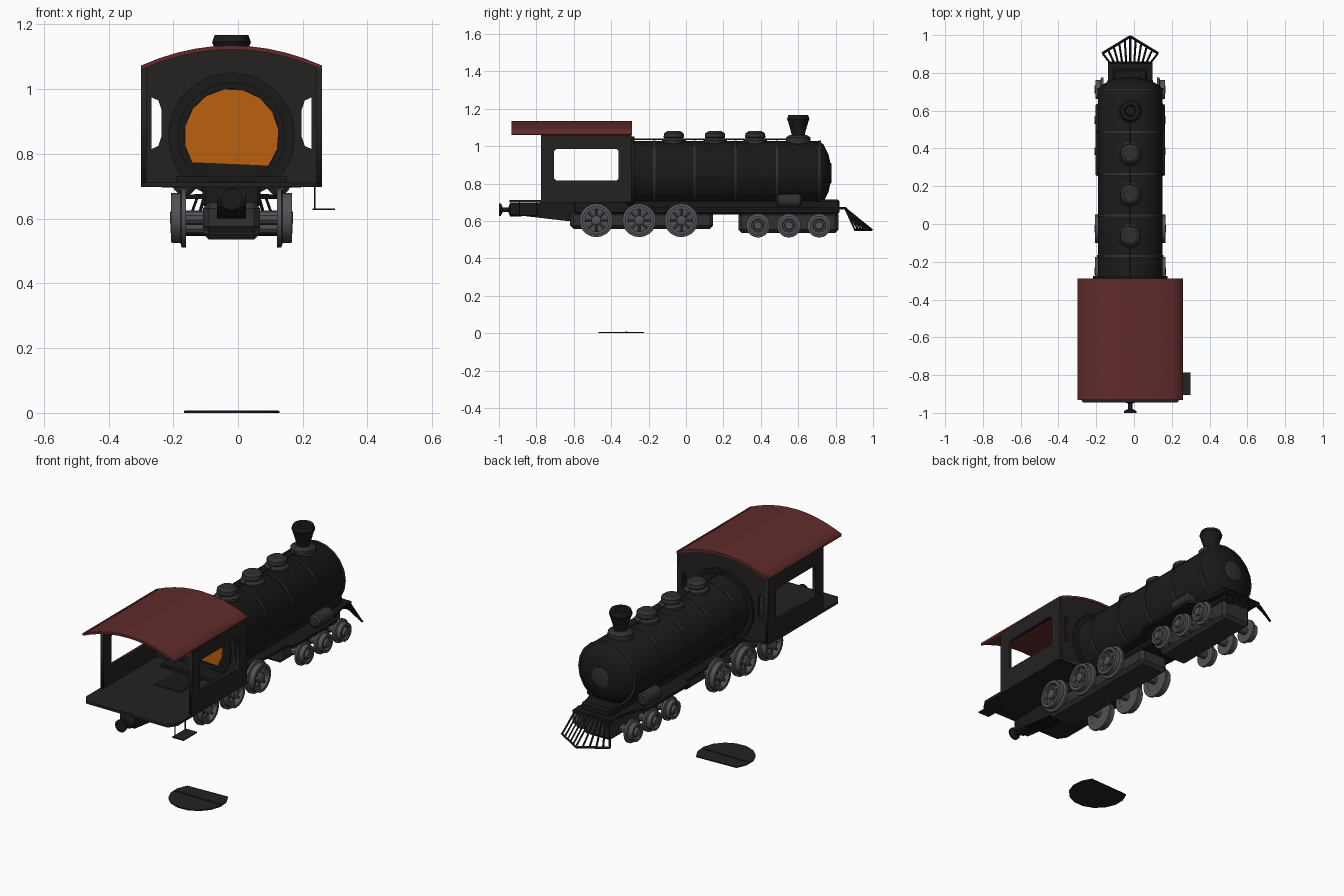
import bpy, bmesh, math
from mathutils import Matrix, Vector

if "Cube" in bpy.data.objects:
    bpy.data.objects.remove(bpy.data.objects["Cube"])

X0 = -0.02      # centre line of the engine
BZ = 0.855      # boiler axis height


def material(name, c):
    m = bpy.data.materials.new(name)
    m.diffuse_color = (*c, 1)
    m.use_nodes = True
    m.node_tree.nodes["Principled BSDF"].inputs["Base Color"].default_value = m.diffuse_color
    return m


BLACK = material("black_iron", (0.010, 0.010, 0.010))
CAB = material("cab_paint", (0.018, 0.015, 0.015))
STEEL = material("dark_steel", (0.085, 0.085, 0.095))
TRIM = material("trim_steel", (0.03, 0.03, 0.032))
RED = material("roof_red", (0.12, 0.024, 0.024))
FIRE = material("fire_orange", (0.5, 0.12, 0.005))


def place(me, name, mat, smooth=False):
    ob = bpy.data.objects.new(name, me)
    bpy.context.collection.objects.link(ob)
    me.materials.clear()
    me.materials.append(mat)
    ob.location.x = X0
    if smooth:
        bpy.ops.object.select_all(action='DESELECT')
        ob.select_set(True)
        bpy.context.view_layer.objects.active = ob
        bpy.ops.object.shade_smooth_by_angle(angle=math.radians(35))
    return ob


def finish(bm, name, mat, smooth=False):
    bmesh.ops.recalc_face_normals(bm, faces=bm.faces)
    me = bpy.data.meshes.new(name)
    bm.to_mesh(me)
    bm.free()
    return place(me, name, mat, smooth)


def add_box(bm, lo, hi, bevel=0):
    lo, hi = Vector(lo), Vector(hi)
    m = Matrix.Translation((lo + hi) / 2) @ Matrix.Diagonal((*(hi - lo), 1))
    vs = bmesh.ops.create_cube(bm, size=1, matrix=m)["verts"]
    if bevel:
        es = list({e for v in vs for e in v.link_edges})
        bmesh.ops.bevel(bm, geom=es, offset=bevel, segments=1, affect='EDGES')


def add_lathe(bm, prof, axis, at, segs=16, closed=False):
    """Spin (radius, height) points round an axis through 'at'."""
    rings = []
    for r, h in prof:
        ring = []
        for i in range(segs):
            a = math.pi / 2 + 2 * math.pi * i / segs
            c, s = r * math.cos(a), r * math.sin(a)
            p = {'x': (h, c, s), 'y': (c, h, s), 'z': (c, s, h)}[axis]
            ring.append(bm.verts.new(Vector(p) + Vector(at)))
        rings.append(ring)
    pairs = list(zip(rings, rings[1:])) + ([(rings[-1], rings[0])] if closed else [])
    for a, b in pairs:
        for i in range(segs):
            j = (i + 1) % segs
            bm.faces.new((a[i], a[j], b[j], b[i]))
    if not closed:
        bm.faces.new(rings[0])
        bm.faces.new(rings[-1])


def add_rod(bm, p, q, r, segs=6):
    p, q = Vector(p), Vector(q)
    m = Matrix.Translation((p + q) / 2) @ (q - p).to_track_quat('Z', 'Y').to_matrix().to_4x4()
    bmesh.ops.create_cone(bm, cap_ends=True, segments=segs, radius1=r, radius2=r,
                          depth=(q - p).length, matrix=m)


def box(name, lo, hi, mat, bevel=0):
    bm = bmesh.new()
    add_box(bm, lo, hi, bevel)
    return finish(bm, name, mat)


def lathe(name, prof, axis, at, mat, segs=16, closed=False):
    bm = bmesh.new()
    add_lathe(bm, prof, axis, at, segs, closed)
    return finish(bm, name, mat, True)


PLANES = {'xz': Matrix(((1, 0, 0, 0), (0, 0, -1, 0), (0, 1, 0, 0), (0, 0, 0, 1))),
          'yz': Matrix(((0, 0, 1, 0), (1, 0, 0, 0), (0, 1, 0, 0), (0, 0, 0, 1))),
          'xy': Matrix.Identity(4)}


def plate(name, loops, plane, centre, thick, mat):
    """Flat outline with optional holes, extruded about 'centre' on the third axis."""
    cu = bpy.data.curves.new(name, 'CURVE')
    cu.dimensions, cu.fill_mode, cu.extrude = '2D', 'BOTH', thick / 2
    for pts in loops:
        s = cu.splines.new('POLY')
        s.points.add(len(pts) - 1)
        for p, c in zip(s.points, pts):
            p.co = (*c, 0, 1)
        s.use_cyclic_u = True
    tmp = bpy.data.objects.new(name + "_outline", cu)
    me = bpy.data.meshes.new_from_object(tmp)
    bpy.data.objects.remove(tmp)
    off = {'xz': (0, centre, 0), 'yz': (centre, 0, 0), 'xy': (0, 0, centre)}[plane]
    me.transform(Matrix.Translation(off) @ PLANES[plane])
    return place(me, name, mat)


def mirror(pts):
    return [(-x, y) for x, y in reversed(pts)]


def circle(r, cz, n=24):
    return [(r * math.cos(2 * math.pi * i / n), cz + r * math.sin(2 * math.pi * i / n)) for i in range(n)]


# Boiler with domed front, hollow at the cab end
lathe("boiler", [(0.147, -0.24), (0.147, -0.31), (0.178, -0.31), (0.171, -0.28), (0.171, 0.71),
                 (0.155, 0.735), (0.10, 0.762), (0.055, 0.772)], 'y', (0, 0, BZ), BLACK, 20)
lathe("smokebox_door_plate", [(0.055, 0.765), (0.055, 0.776), (0.045, 0.779)], 'y', (0, 0, BZ), TRIM)
lathe("cab_flange", [(0.165, -0.315), (0.197, -0.315), (0.197, -0.275), (0.165, -0.275)],
      'y', (0, 0, BZ), BLACK, 20, True)
for i, y in enumerate((-0.17, 0.045, 0.265, 0.487, 0.715)):
    lathe(f"boiler_band_{i}", [(0.165, y - .006), (0.176, y - .006), (0.176, y + .006), (0.165, y + .006)],
          'y', (0, 0, BZ), TRIM, 20, True)

# Domes, chimney and top rod
for i, y in enumerate((-0.065, 0.155, 0.37)):
    lathe(f"steam_dome_{i}", [(0.064, 1.0), (0.064, 1.03), (0.05, 1.042), (0.055, 1.048), (0.052, 1.068),
                              (0.035, 1.08)], 'z', (0, y, 0), TRIM)
lathe("chimney_base", [(0.066, 1.0), (0.066, 1.045), (0.045, 1.06)], 'z', (0, 0.6, 0), TRIM)
lathe("chimney", [(0.034, 1.05), (0.038, 1.075), (0.054, 1.13), (0.06, 1.145), (0.052, 1.167), (0.03, 1.167),
                  (0.025, 1.1)], 'z', (0, 0.6, 0), BLACK)
bm = bmesh.new()
add_rod(bm, (0, -0.29, 1.036), (0, 0.56, 1.036), 0.004)
finish(bm, "top_rod", TRIM)

# Firebox glow, ledge and the loose door plate on the ground
R = 0.15
arc = [(R * math.cos(math.radians(a)), R * math.sin(math.radians(a))) for a in range(-39, 220, 23)]
plate("firebox_glow", [[(x * .98, z * .98 + BZ) for x, z in arc]], 'xz', -0.305, 0.02, FIRE)
plate("ground_door_plate", [[(x, -0.32 - z) for x, z in arc]], 'xy', 0.003, 0.006, CAB)
box("ground_door_bar", (-0.145, -0.326, 0.001), (0.145, -0.314, 0.008), BLACK)
box("firebox_ledge", (-0.172, -0.40, 0.705), (0.172, -0.30, 0.73), BLACK)


# Cab roof, front wall, side walls
def roof_z(x):
    return 1.135 - 0.062 * (x / 0.28) ** 2


xs = [-0.28 + 0.056 * i for i in range(11)]
top = [(x, roof_z(x)) for x in xs]
plate("cab_roof", [top + [(x, z - 0.013) for x, z in reversed(top)]], 'xz', -0.61, 0.645, RED)
slot = [(.247, .815), (.247, .975), (.226, .965), (.216, .935), (.216, .855), (.226, .825)]
plate("cab_front_wall", [[(-.277, .70)] + [(x * .99, z - .008) for x, z in top] + [(.277, .70)],
                         circle(0.172, BZ), slot, mirror(slot)], 'xz', -0.30, 0.018, CAB)
c, y0, y1, z0, z1 = 0.012, -0.705, -0.36, 0.815, 0.985
window = [(y0 + c, z0), (y1 - c, z0), (y1, z0 + c), (y1, z1 - c),
          (y1 - c, z1), (y0 + c, z1), (y0, z1 - c), (y0, z0 + c)]
for s, side in ((-1, "left"), (1, "right")):
    plate(f"cab_{side}_wall", [[(-.775, .70), (-.291, .70), (-.291, 1.068), (-.775, 1.068)], window],
          'yz', s * 0.271, 0.018, CAB)
plate("cab_floor", [[(-.28, -.29), (-.28, -.90), (-.25, -.945), (.25, -.945), (.28, -.90), (.28, -.29)]],
      'xy', 0.705, 0.014, CAB)

# Hanging cab step, right side only
bm = bmesh.new()
for y in (-0.89, -0.80):
    add_rod(bm, (0.257, y, 0.705), (0.257, y, 0.63), 0.003)
add_box(bm, (0.25, -0.905, 0.627), (0.32, -0.785, 0.632))
finish(bm, "cab_step", CAB)

# Main frame, rear beam, coupler and running deck
box("main_frame", (-0.09, -0.60, 0.635), (0.09, 0.82, 0.715), BLACK, 0.01)
plate("rear_beam", [[(-.94, .695), (-.94, .635), (-.64, .60), (-.56, .60), (-.56, .70)]],
      'yz', 0, 0.09, BLACK)
lathe("rear_coupler", [(0.034, -1.0), (0.034, -0.99), (0.013, -0.98), (0.013, -0.95), (0.036, -0.94),
                       (0.036, -0.88)], 'y', (0, 0, 0.66), BLACK, 12)
deck = [(.10, -.28), (.15, .10), (.15, .24), (.184, .26), (.184, .63), (.15, .65), (.117, .77), (.117, .855)]
plate("running_deck", [deck + [(-x, y) for x, y in reversed(deck)]], 'xy', 0.668, 0.014, BLACK)
for s, side in ((-1, "left"), (1, "right")):
    lathe(f"{side}_cylinder", [(0.025, 0.485), (0.037, 0.495), (0.037, 0.61), (0.025, 0.62)],
          'y', (s * 0.145, 0, 0.708), TRIM, 12)

# Cowcatcher: fan of bars down to a V rail
bm = bmesh.new()
for i in range(-5, 6):
    t = i / 5
    add_rod(bm, (t * 0.105, 0.85, 0.668), (t * 0.146, 0.993 - 0.09 * abs(t), 0.553), 0.0055, 4)
for s in (-1, 1):
    add_rod(bm, (0, 0.993, 0.553), (s * 0.148, 0.903, 0.553), 0.007, 4)
add_rod(bm, (-0.115, 0.852, 0.668), (0.115, 0.852, 0.668), 0.008, 4)
finish(bm, "cowcatcher", BLACK)

# Bogie frames
box("rear_bogie", (-0.088, -0.62, 0.558), (0.088, 0.145, 0.65), TRIM, 0.018)
box("front_bogie", (-0.088, 0.28, 0.535), (0.088, 0.815, 0.65), TRIM, 0.018)


# Wheels
def wheel(name, s, y, z, r, spoked):
    bm = bmesh.new()
    at, t = (0, y, z), r - 0.014
    if spoked:
        add_lathe(bm, [(k, s * h) for k, h in ((t - .016, .187), (t, .187), (t, .158), (r, .154), (r, .141),
                                               (t - .016, .141))], 'x', at, 20, True)
        add_lathe(bm, [(t - .01, s * .143), (t - .01, s * .155)], 'x', at, 20)
        add_lathe(bm, [(.026, s * .15), (.026, s * .185), (.016, s * .19)], 'x', at, 12)
        for i in range(8):
            a = math.pi * i / 4
            d = Vector((0, math.cos(a), math.sin(a)))
            o = Vector((s * .17, y, z))
            add_rod(bm, o + d * .02, o + d * (t - .01), 0.007, 4)
    else:
        add_lathe(bm, [(k, s * h) for k, h in ((r - .01, .141), (r, .141), (r, .154), (t, .158), (t, .183),
                                               (t - .014, .183), (t - .018, .172), (.024, .172), (.02, .188))],
                  'x', at, 20)
    finish(bm, name, STEEL, True)


for kind, ys, z, r in (("driving", (-0.48, -0.25, -0.025), 0.603, 0.09),
                       ("leading", (0.385, 0.55, 0.712), 0.575, 0.064)):
    for i, y in enumerate(ys):
        for s, side in ((-1, "left"), (1, "right")):
            wheel(f"{kind}_wheel_{side}_{i}", s, y, z, r, kind == "driving")
        lathe(f"{kind}_axle_{i}", [(0.022, -0.15), (0.022, 0.15)], 'x', (0, y, z), STEEL, 10)
